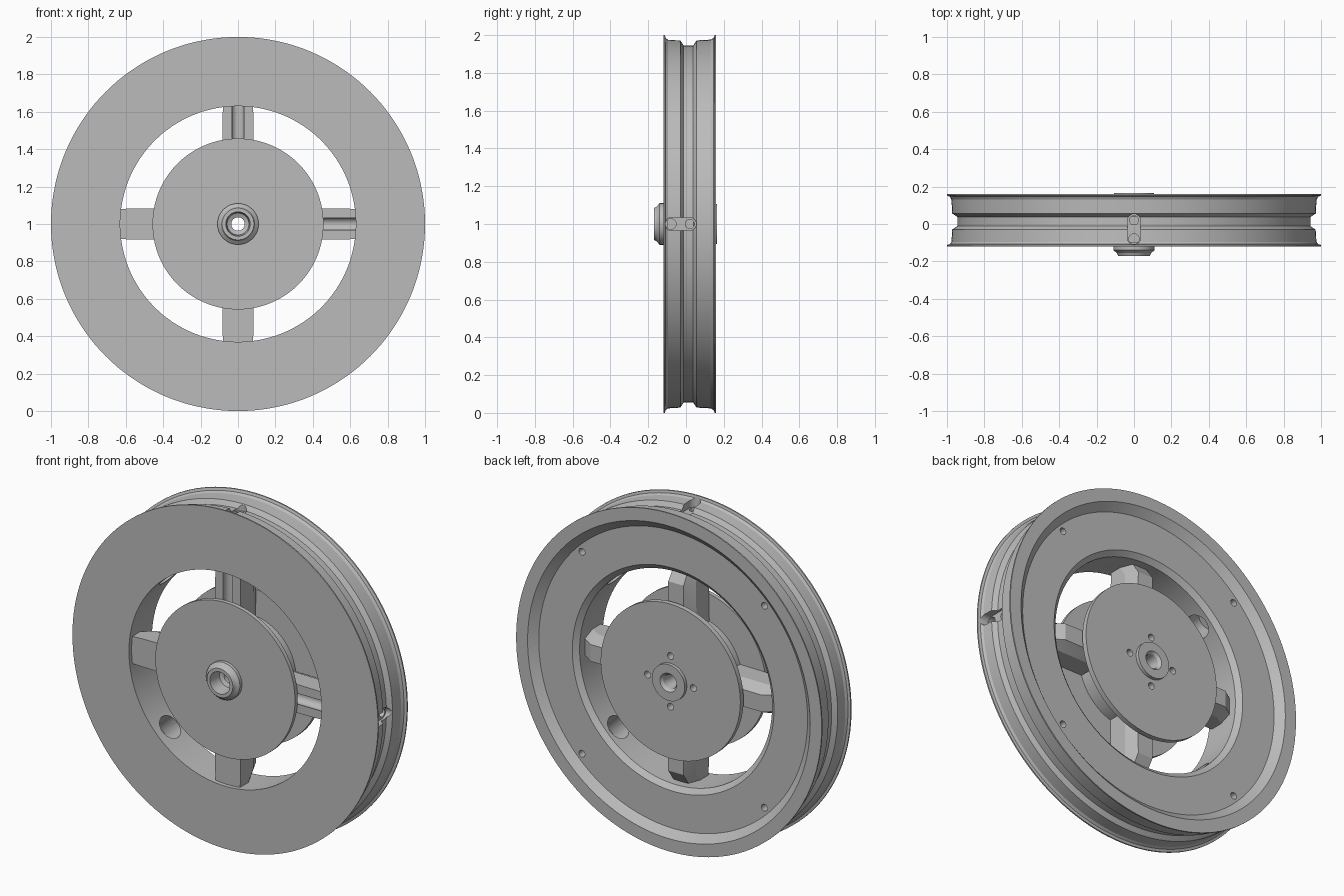
import bpy, bmesh, math
from mathutils import Matrix, Vector

cube = bpy.data.objects.get("Cube")
if cube:
    bpy.data.objects.remove(cube, do_unlink=True)

metal = bpy.data.materials.new("light grey metal")
metal.use_nodes = True
GREY = (0.5, 0.5, 0.5, 1)
metal.diffuse_color = GREY
metal.node_tree.nodes["Principled BSDF"].inputs["Base Color"].default_value = GREY

CENTRE = Vector((0, 0, 1))


def add_object(name, bm):
    bmesh.ops.recalc_face_normals(bm, faces=bm.faces)
    mesh = bpy.data.meshes.new(name)
    bm.to_mesh(mesh)
    bm.free()
    mesh.materials.append(metal)
    ob = bpy.data.objects.new(name, mesh)
    bpy.context.collection.objects.link(ob)
    return ob


def lathe(name, profile, steps=144):
    """Closed (radius, y) profile turned about the axle."""
    bm = bmesh.new()
    rings = []
    for i in range(steps):
        a = math.tau * i / steps
        rings.append([bm.verts.new((r * math.cos(a), y, 1 + r * math.sin(a)))
                      for r, y in profile])
    n = len(profile)
    for i in range(steps):
        p, q = rings[i], rings[(i + 1) % steps]
        for j in range(n):
            k = (j + 1) % n
            bm.faces.new((p[j], p[k], q[k], q[j]))
    return add_object(name, bm)


def rod(start, end, radius):
    """Round cutter between two points."""
    start, end = Vector(start), Vector(end)
    axis = end - start
    bm = bmesh.new()
    turn = axis.to_track_quat('Z', 'Y').to_matrix().to_4x4()
    bmesh.ops.create_cone(bm, cap_ends=True, segments=24, radius1=radius, radius2=radius,
                          depth=axis.length, matrix=Matrix.Translation((start + end) / 2) @ turn)
    return add_object("cutter", bm)


def block(low, high, angle=0):
    """Box cutter turned about the axle."""
    bm = bmesh.new()
    low, high = Vector(low), Vector(high)
    bmesh.ops.create_cube(bm, size=1, matrix=Matrix.Translation(CENTRE)
                          @ Matrix.Rotation(-angle, 4, 'Y')
                          @ Matrix.Translation((low + high) / 2)
                          @ Matrix.Diagonal((*(high - low), 1)))
    return add_object("cutter", bm)


def polar(r, y, angle):
    return (r * math.cos(angle), y, 1 + r * math.sin(angle))


def finish(ob, cutters=()):
    """Cut the part, drop the cutters and shade it."""
    for c in cutters:
        mod = ob.modifiers.new("cut", 'BOOLEAN')
        mod.operation, mod.solver, mod.object = 'DIFFERENCE', 'EXACT', c
    if cutters:
        bpy.context.view_layer.update()
        graph = bpy.context.evaluated_depsgraph_get()
        cut = bpy.data.meshes.new_from_object(ob.evaluated_get(graph))
        ob.modifiers.clear()
        ob.data = cut
        for c in cutters:
            bpy.data.objects.remove(c, do_unlink=True)
    bpy.ops.object.select_all(action='DESELECT')
    ob.select_set(True)
    bpy.context.view_layer.objects.active = ob
    bpy.ops.object.shade_smooth_by_angle(angle=math.radians(25))


QUARTERS = [i * math.pi / 2 for i in range(4)]
WIRED = QUARTERS[:2]      # the +x and top spokes carry the channel


def channel_cutters(angle, inner, outer):
    return [rod(polar(inner, -0.08, angle), polar(outer, -0.08, angle), 0.028),
            rod(polar(inner, 0.02, angle), polar(outer, 0.02, angle), 0.024)]


# Rim: flat front, grooved outside, dished back
rim = lathe("rim", [
    (0.63, -0.12), (1.0, -0.12), (1.0, -0.112), (0.985, -0.108), (0.976, -0.095),
    (0.972, -0.03), (0.945, -0.012), (0.945, 0.038), (0.972, 0.056), (0.976, 0.13),
    (0.985, 0.146), (1.0, 0.152), (1.0, 0.16), (0.925, 0.16), (0.88, 0.12),
    (0.66, 0.12), (0.63, 0.095)])
cuts = []
for a in WIRED:
    # rounded slot with two holes at its floor
    for y in (-0.077, 0.02):
        cuts.append(rod(polar(0.93, y, a), polar(1.02, y, a), 0.034))
    cuts.append(block((0.93, -0.077, -0.034), (1.02, 0.02, 0.034), a))
    cuts += channel_cutters(a, 0.6, 0.96)
for a in QUARTERS:
    d = a + math.pi / 4
    cuts.append(rod(polar(0.55, 0.0, d), polar(0.75, 0.0, d), 0.07))
    cuts.append(rod(polar(0.845, 0.06, d), polar(0.845, 0.2, d), 0.02))
finish(rim, cuts)

# Hub: two plates on a core, with a stepped bore
hub = lathe("hub", [
    (0.065, -0.17), (0.085, -0.17), (0.092, -0.155), (0.11, -0.14), (0.11, -0.12),
    (0.457, -0.12), (0.457, -0.095), (0.3, -0.095), (0.3, 0.115), (0.457, 0.115),
    (0.457, 0.145), (0.107, 0.145), (0.107, 0.165), (0.055, 0.165), (0.042, 0.15),
    (0.036, 0.1), (0.036, -0.08), (0.058, -0.09)])
finish(hub, [rod(polar(0.15, 0.08, a), polar(0.15, 0.2, a), 0.02) for a in QUARTERS])

# Spokes: bevelled at the back, sloping down towards the rim
for name, a in zip(("left", "top", "right", "bottom"), QUARTERS):
    bm = bmesh.new()
    sections = []
    for r, half, back in ((0.28, 0.086, 0.095), (0.56, 0.083, 0.095), (0.64, 0.08, 0.04)):
        outline = [(-half, -0.095), (half, -0.095), (half, back - 0.07),
                   (half * 0.6, back), (-half * 0.6, back), (-half, back - 0.07)]
        sections.append([bm.verts.new((r, y, w)) for w, y in outline])
    for p, q in zip(sections, sections[1:]):
        for j in range(6):
            k = (j + 1) % 6
            bm.faces.new((p[j], p[k], q[k], q[j]))
    bm.faces.new(sections[0])
    bm.faces.new(sections[-1])
    bm.transform(Matrix.Translation(CENTRE) @ Matrix.Rotation(-a, 4, 'Y'))
    spoke = add_object(name + "_spoke", bm)
    spoke_cuts = []
    if a in WIRED:
        # open channel along the front of the spoke
        spoke_cuts = [rod(polar(0.35, -0.08, a), polar(0.7, -0.08, a), 0.035)]
    finish(spoke, spoke_cuts)
